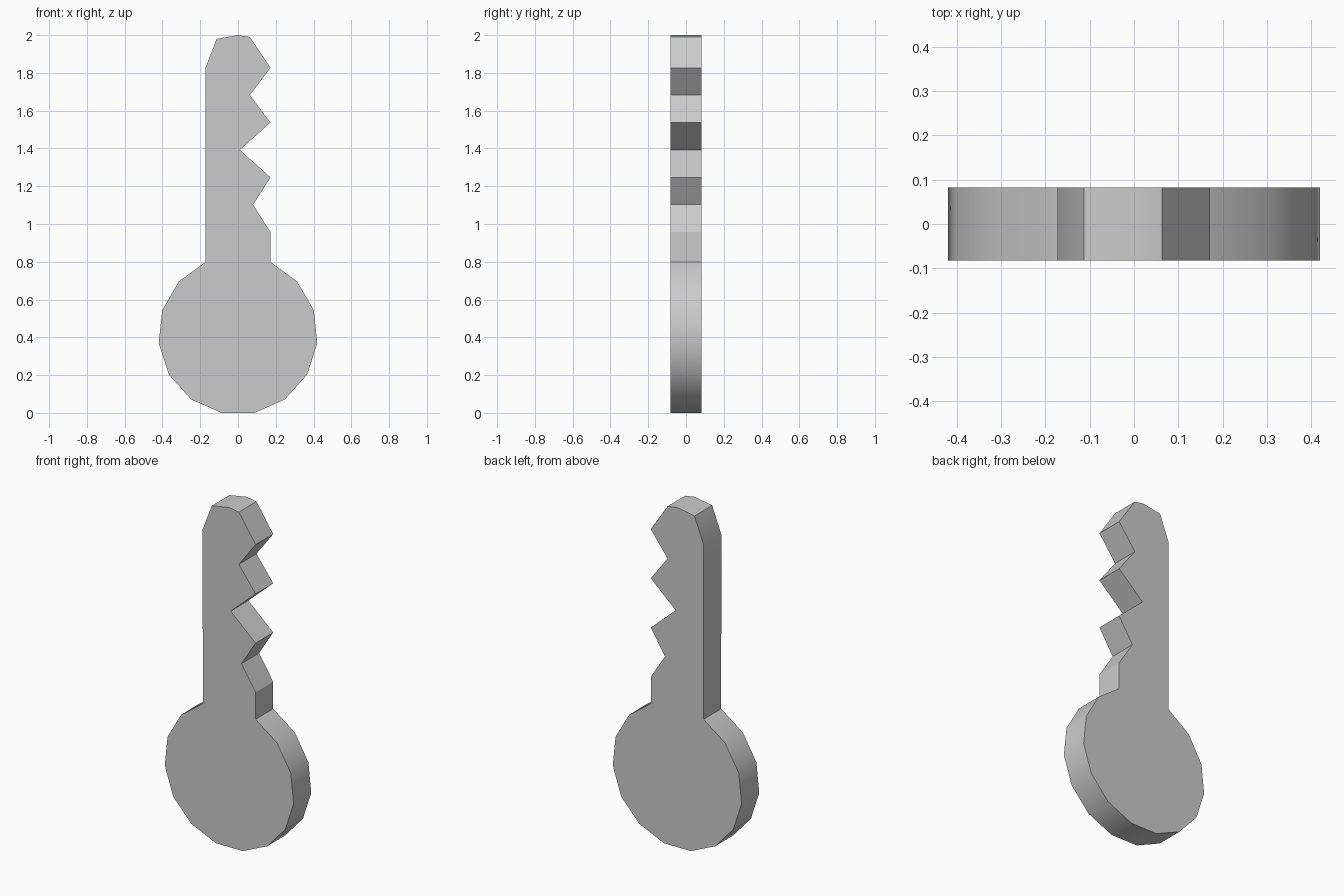
import bpy, bmesh
from math import sin, cos, radians

if "Cube" in bpy.data.objects:
    bpy.data.objects.remove(bpy.data.objects["Cube"])

HALF_DEPTH = 0.082
BOW_RADIUS, BOW_Z = 0.422, 0.413

# Round bow: a 15-sided circle, left open where the shaft joins
bow = [(BOW_RADIUS * sin(radians(a)), BOW_Z - BOW_RADIUS * cos(radians(a)))
       for a in range(-156, 157, 24)]

# Toothed right edge of the shaft: tips at a fixed pitch, cuts of varying depth
TIP_X, PITCH = 0.172, 0.29
teeth = []
for i, cut_x in enumerate((0.08, 0.01, 0.063)):
    tip_z = 0.957 + i * PITCH
    teeth += [(TIP_X, tip_z), (cut_x, tip_z + PITCH / 2)]
teeth.append((TIP_X, 0.957 + 3 * PITCH))

# Rounded end and straight back of the shaft
end = [(0.063, 1.99), (0, 2.0), (-0.113, 1.98), (-0.173, 1.825)]

# Extrude the whole outline to an even thickness
bm = bmesh.new()
face = bm.faces.new([bm.verts.new((x, -HALF_DEPTH, z)) for x, z in bow + teeth + end])
extruded = bmesh.ops.extrude_face_region(bm, geom=[face], use_keep_orig=True)
moved = [g for g in extruded["geom"] if isinstance(g, bmesh.types.BMVert)]
bmesh.ops.translate(bm, verts=moved, vec=(0, 2 * HALF_DEPTH, 0))
bmesh.ops.recalc_face_normals(bm, faces=bm.faces)

mesh = bpy.data.meshes.new("key")
bm.to_mesh(mesh)
bm.free()
key = bpy.data.objects.new("key", mesh)
bpy.context.collection.objects.link(key)

# Smooth rim, sharp teeth and face edges
bpy.context.view_layer.objects.active = key
key.select_set(True)
bpy.ops.object.shade_smooth_by_angle(angle=radians(30))
